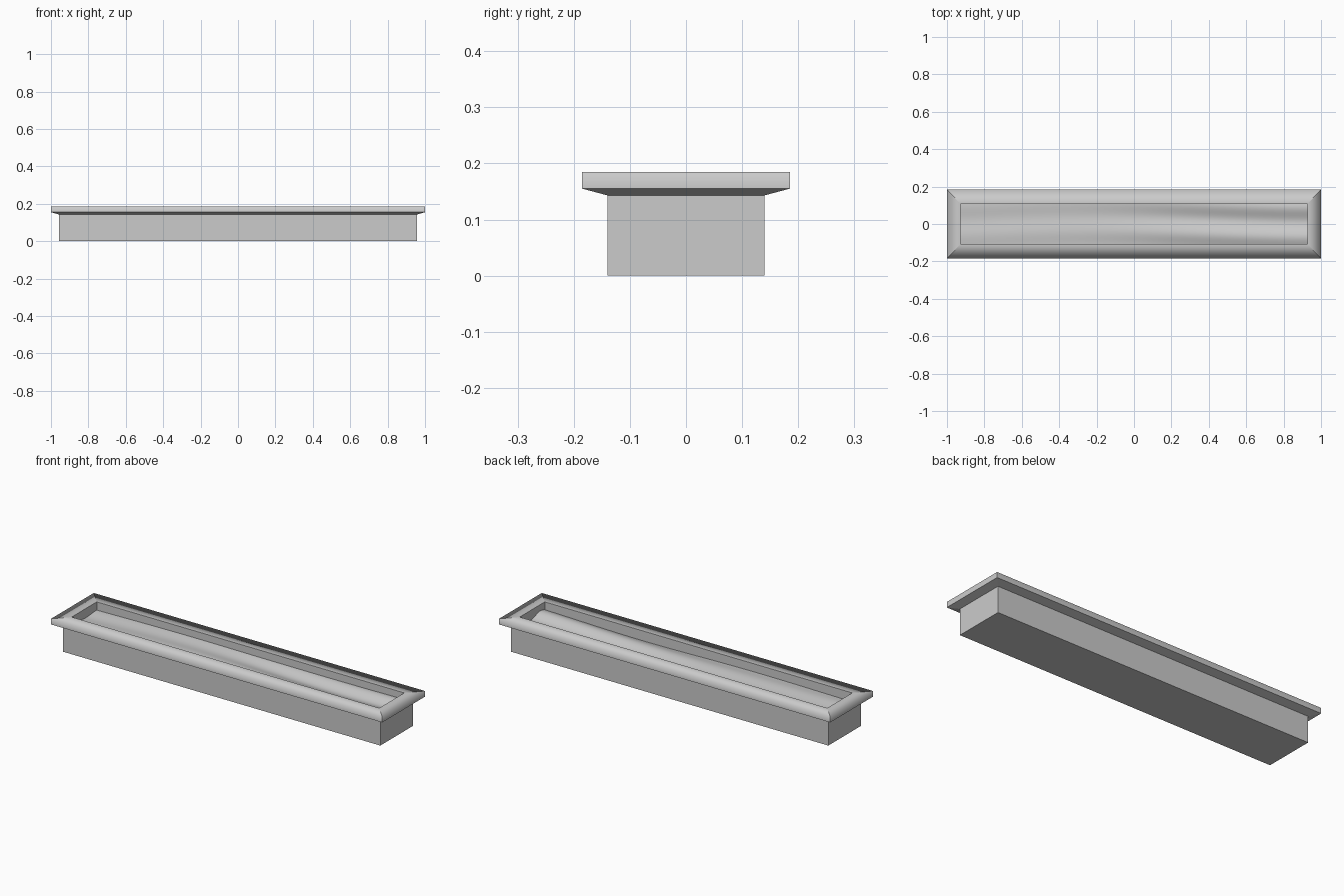
import bpy, bmesh, math

cube = bpy.data.objects.get("Cube")
if cube:
    bpy.data.objects.remove(cube, do_unlink=True)

grey = bpy.data.materials.new("plain grey")
grey.use_nodes = True
colour = (0.6, 0.6, 0.6, 1)
grey.diffuse_color = colour
for node in grey.node_tree.nodes:
    if node.type == 'BSDF_PRINCIPLED':
        node.inputs["Base Color"].default_value = colour


def finish(bm, name):
    bmesh.ops.recalc_face_normals(bm, faces=bm.faces)
    for f in bm.faces:
        f.smooth = True
    mesh = bpy.data.meshes.new(name)
    bm.to_mesh(mesh)
    bm.free()
    mesh.materials.append(grey)
    obj = bpy.data.objects.new(name, mesh)
    bpy.context.collection.objects.link(obj)
    return obj


# Trough: rectangular rings lofted up the outside, over the rim and down inside
RINGS = [
    (0.957, 0.140, 0.0),
    (0.957, 0.140, 0.143),
    (1.0, 0.185, 0.155),
    (1.0, 0.185, 0.185),
    (0.928, 0.108, 0.185),
    (0.928, 0.108, 0.10),
]
SOFT_RING = 3  # outer top edge of the rim is shaded soft
bm = bmesh.new()
loops = []
for hx, hy, z in RINGS:
    loops.append([bm.verts.new((sx * hx, sy * hy, z))
                  for sx, sy in ((-1, -1), (1, -1), (1, 1), (-1, 1))])
for a, b in zip(loops, loops[1:]):
    for i in range(4):
        j = (i + 1) % 4
        bm.faces.new((a[i], a[j], b[j], b[i]))
bm.faces.new(loops[0][::-1])
bm.faces.new(loops[-1])
soft = set(loops[SOFT_RING])
for e in bm.edges:
    e.smooth = all(v in soft for v in e.verts)
finish(bm, "trough")


# Rippled filling: a ridge and a hollow running lengthwise, gently meandering
def filling_height(x, y):
    swell = 0.0065 + 0.0035 * math.tanh(3 * (x - 0.1))
    bend = 0.015 * math.cos(2.6 * (x + 0.2))
    ripple = math.cos(math.tau * (y + 0.055 - bend) / 0.16)
    return 0.140 + swell * ripple + 0.004 * math.cos(4 * (x + 0.35))


bm = bmesh.new()
bmesh.ops.create_grid(bm, x_segments=80, y_segments=24, size=1)
for v in bm.verts:
    v.co.x *= 0.928
    v.co.y *= 0.108
    v.co.z = filling_height(v.co.x, v.co.y)
filling = finish(bm, "filling")
if filling.data.polygons[0].normal.z < 0:
    filling.data.flip_normals()
